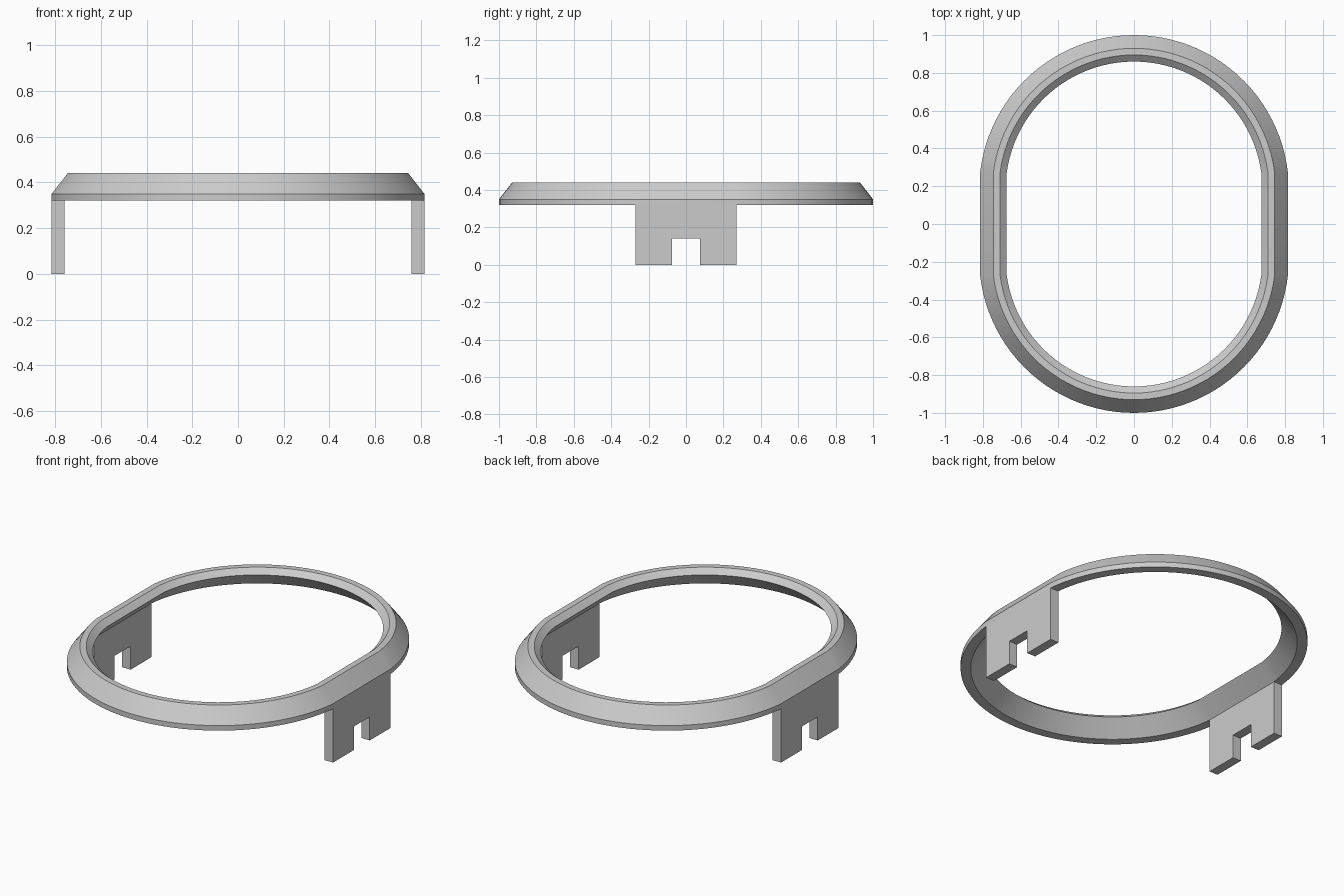
import bpy, bmesh, math

if "Cube" in bpy.data.objects:
    bpy.data.objects.remove(bpy.data.objects["Cube"])

grey = bpy.data.materials.new("plain grey")
grey.diffuse_color = (0.6, 0.6, 0.6, 1)
grey.use_nodes = True
grey.node_tree.nodes["Principled BSDF"].inputs["Base Color"].default_value = grey.diffuse_color

CENTRE_Y = 0.18    # centre of each end arc
STRAIGHT_Y = 0.27  # where the arcs meet the straight sides
SEGMENTS = 48      # steps per end arc


def finish(bm, name):
    bmesh.ops.recalc_face_normals(bm, faces=bm.faces[:])
    mesh = bpy.data.meshes.new(name)
    bm.to_mesh(mesh)
    bm.free()
    obj = bpy.data.objects.new(name, mesh)
    mesh.materials.append(grey)
    bpy.context.collection.objects.link(obj)
    return obj


def loop_points(radius):
    """Oval: two arcs joined by short straight sides."""
    start = math.asin((STRAIGHT_Y - CENTRE_Y) / radius)
    half = []
    for i in range(SEGMENTS + 1):
        a = start + (math.pi - 2 * start) * i / SEGMENTS
        half.append((radius * math.cos(a), CENTRE_Y + radius * math.sin(a)))
    return half + [(-x, -y) for x, y in half]


# Rim: hollow bevelled section swept round the oval (radius, height)
profile = [(0.82, 0.32), (0.82, 0.35), (0.75, 0.44),
           (0.715, 0.44), (0.68, 0.41), (0.765, 0.32)]
bm = bmesh.new()
rings = [[bm.verts.new((x, y, z)) for x, y in loop_points(r)] for r, z in profile]
n = len(rings[0])
for k, ring in enumerate(rings):
    nxt = rings[(k + 1) % len(rings)]
    for i in range(n):
        j = (i + 1) % n
        bm.faces.new((ring[i], ring[j], nxt[j], nxt[i]))
rim = finish(bm, "rim")
bpy.context.view_layer.objects.active = rim
rim.select_set(True)
bpy.ops.object.shade_smooth_by_angle(angle=math.radians(20))

# Side legs: flat plates with a notch in the lower edge
outer_x = loop_points(0.82)[0][0]
inner_x = loop_points(0.765)[0][0]
outline = [(-0.27, 0), (-0.075, 0), (-0.075, 0.14), (0.075, 0.14),
           (0.075, 0), (0.27, 0), (0.27, 0.32), (-0.27, 0.32)]
for side, name in ((1, "right_leg"), (-1, "left_leg")):
    bm = bmesh.new()
    face = bm.faces.new([bm.verts.new((side * inner_x, y, z)) for y, z in outline])
    ext = bmesh.ops.extrude_face_region(bm, geom=[face], use_keep_orig=True)
    verts = [v for v in ext["geom"] if isinstance(v, bmesh.types.BMVert)]
    bmesh.ops.translate(bm, verts=verts, vec=(side * (outer_x - inner_x), 0, 0))
    finish(bm, name)
